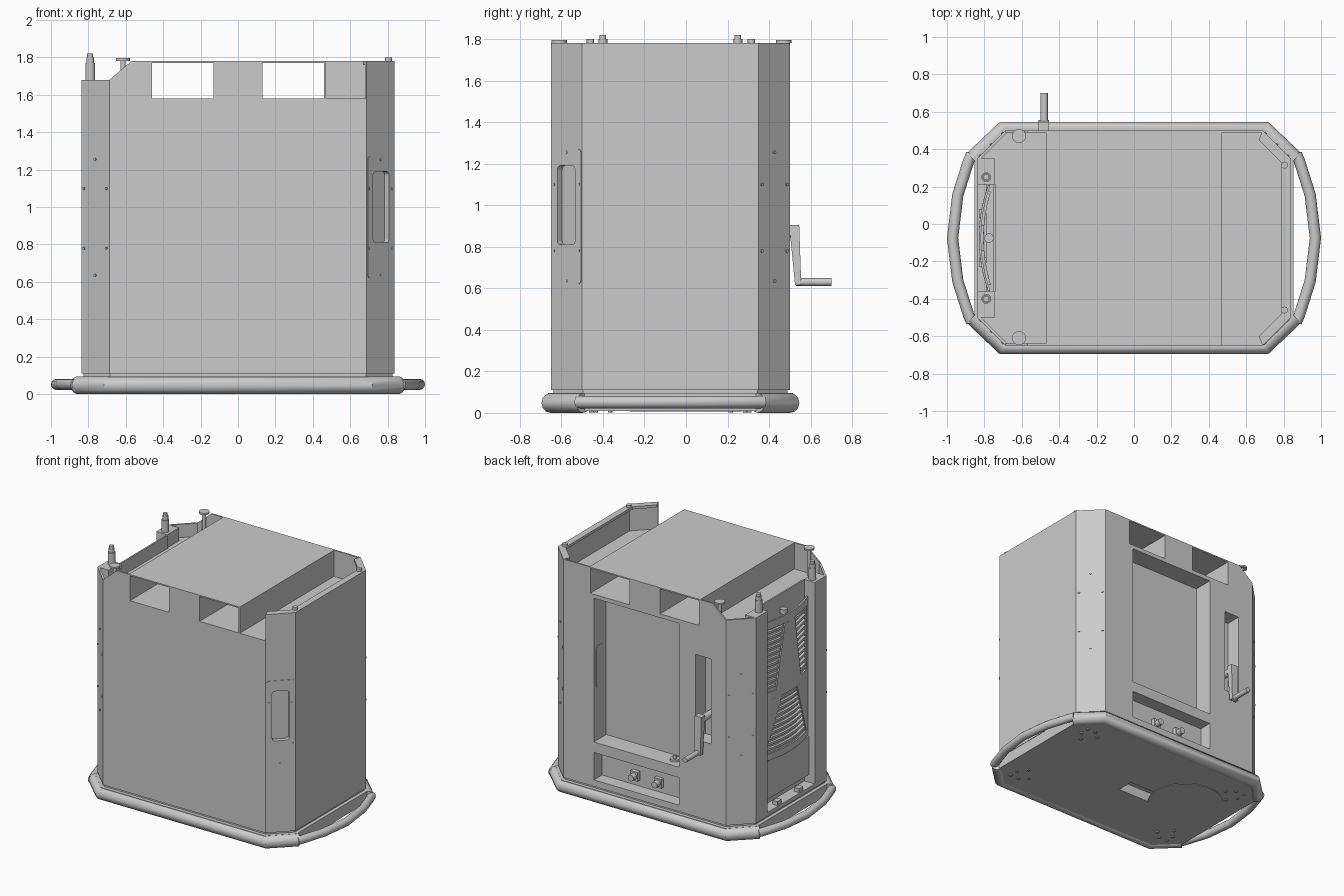
import bpy, bmesh, math
from mathutils import Vector

if "Cube" in bpy.data.objects:
    bpy.data.objects.remove(bpy.data.objects["Cube"])

X, Y0, Y1, C = 0.838, -0.65, 0.50, 0.15
YC = -0.075


def prism(name, pts, a, b, axis='z'):
    put = {'z': lambda u, v, w: (u, v, w), 'y': lambda u, v, w: (u, w, v),
           'x': lambda u, v, w: (w, u, v)}[axis]
    bm = bmesh.new()
    lo = [bm.verts.new(put(u, v, a)) for u, v in pts]
    hi = [bm.verts.new(put(u, v, b)) for u, v in pts]
    bm.faces.new(lo)
    bm.faces.new(hi)
    for i in range(len(pts)):
        j = (i + 1) % len(pts)
        bm.faces.new((lo[i], lo[j], hi[j], hi[i]))
    bmesh.ops.recalc_face_normals(bm, faces=bm.faces)
    me = bpy.data.meshes.new(name)
    bm.to_mesh(me)
    bm.free()
    ob = bpy.data.objects.new(name, me)
    bpy.context.collection.objects.link(ob)
    return ob


def box(name, x0, x1, y0, y1, z0, z1):
    return prism(name, [(x0, y0), (x1, y0), (x1, y1), (x0, y1)], z0, z1)


def select(ob):
    bpy.ops.object.select_all(action='DESELECT')
    ob.select_set(True)
    bpy.context.view_layer.objects.active = ob


def smooth(ob):
    select(ob)
    bpy.ops.object.shade_smooth_by_angle(angle=math.radians(35))
    return ob


def cyl(name, u, v, r, a, b, axis='z', n=20):
    pts = [(u + r * math.cos(i * math.tau / n), v + r * math.sin(i * math.tau / n)) for i in range(n)]
    return smooth(prism(name, pts, a, b, axis))


def rrect(w, h, r, n=4):
    pts = []
    for k, (sx, sy) in enumerate([(1, 1), (-1, 1), (-1, -1), (1, -1)]):
        for i in range(n + 1):
            t = (k + i / n) * math.pi / 2
            pts.append((sx * (w / 2 - r) + r * math.cos(t), sy * (h / 2 - r) + r * math.sin(t)))
    return pts


def octagon(t=0.0):
    x, y0, y1, c = X - t, Y0 + t, Y1 - t, C - 0.586 * t
    return [(x - c, y1), (x, y1 - c), (x, y0 + c), (x - c, y0),
            (c - x, y0), (-x, y0 + c), (-x, y1 - c), (c - x, y1)]


def wall(name, i, j, z0, z1, t):
    return prism(name, octagon()[i:j] + octagon(t)[i:j][::-1], z0, z1)


def tube(name, path, r):
    cu = bpy.data.curves.new(name, 'CURVE')
    cu.dimensions = '3D'
    cu.bevel_depth, cu.bevel_resolution, cu.use_fill_caps = r, 4, True
    sp = cu.splines.new('POLY')
    sp.points.add(len(path) - 1)
    for p, co in zip(sp.points, path):
        p.co = (*co, 1)
    ob = bpy.data.objects.new(name, cu)
    bpy.context.collection.objects.link(ob)
    select(ob)
    bpy.ops.object.convert(target='MESH')
    return smooth(bpy.context.object)


def cut(ob, *cutters):
    for c in cutters:
        m = ob.modifiers.new('cut', 'BOOLEAN')
        m.operation, m.solver, m.object = 'DIFFERENCE', 'EXACT', c
        select(ob)
        bpy.ops.object.modifier_apply(modifier=m.name)
        bpy.data.objects.remove(c)


def place(ob, loc, deg):
    ob.location = loc
    ob.rotation_euler = (0, 0, math.radians(deg))
    bpy.context.view_layer.update()
    return ob


# base plate, plinth, and main cabinet with its recesses
base = prism('base_plate', octagon(-0.015), 0.01, 0.095)
prism('plinth', octagon(0.012), 0.09, 0.115)
cut(base, box('c', -0.31, 0.0, -0.165, -0.035, -0.1, 0.085))
corner = (X - C / 2, Y0 + C / 2, 1.0)
body = prism('cabinet', octagon(), 0.11, 1.58)
cut(body,
    box('c', -0.29, 0.43, 0.35, 0.6, 0.45, 1.55),
    box('c', -0.29, 0.43, 0.40, 0.6, 0.16, 0.37),
    box('c', -0.56, -0.43, 0.38, 0.6, 0.70, 1.35),
    box('c', -1.0, -0.75, -0.36, 0.21, 0.14, 1.7),
    place(prism('c', rrect(0.12, 0.38, 0.02), -0.05, 0.03, 'y'), corner, 45))

# chamfer service plate and screws on all four chamfers
plate = place(prism('corner_plate', rrect(0.20, 0.65, 0.02), -0.003, 0.002, 'y'),
              (corner[0], corner[1], 0.945), 45)
cut(plate, place(prism('c', rrect(0.12, 0.38, 0.02), -0.1, 0.1, 'y'), corner, 45))
for sx, sy, deg in [(1, -1, 45), (-1, -1, -45), (1, 1, 135), (-1, 1, -135)]:
    loc = (sx * corner[0], YC + sy * (YC - corner[1]), 0)
    for u, z in [(0, 1.255), (0, 0.635), (-0.085, 1.10), (0.085, 1.10), (-0.085, 0.78), (0.085, 0.78)]:
        place(cyl('plate_screw', u, z, 0.008, -0.006, 0.002, 'y', 10), loc, deg)

# fork pockets: roof, centre web and side walls
box('pocket_roof', -0.47, 0.47, Y0, Y1, 1.77, 1.78)
box('pocket_web', -0.13, 0.13, Y0, Y1, 1.575, 1.772)
for s in (-1, 1):
    box('pocket_side_wall', s * 0.465 - 0.005, s * 0.465 + 0.005, Y0, Y1, 1.575, 1.775)

# raised rim around the right deck
wall('right_rim', 0, 4, 1.575, 1.78, 0.015)
wall('right_rim_lip', 0, 4, 1.76, 1.78, 0.05)
box('back_right_wall', 0.47, X - C, Y1 - 0.012, Y1, 1.575, 1.78)
for y in (0.315, -0.46):
    cyl('rim_pin', 0.805, y, 0.018, 1.77, 1.80)

# lower left rim with sloped front and back walls
slope = [(-0.47, 1.575), (-0.47, 1.78), (-0.57, 1.78), (C - X, 1.68), (C - X, 1.575)]
prism('front_left_wall', slope, Y0, Y0 + 0.012, 'y')
prism('back_left_wall', slope, Y1 - 0.012, Y1, 'y')
wall('front_left_rim', 4, 6, 1.575, 1.68, 0.015)
wall('back_left_rim', 6, 8, 1.575, 1.68, 0.015)
box('grille_back_rim', -0.75, -0.738, -0.36, 0.21, 1.575, 1.68)
for y0, y1, yp in [(-0.50, -0.36, -0.40), (0.21, 0.35, 0.25)]:
    box('left_rim_block', -X, -0.745, y0, y1, 1.575, 1.68)
    cyl('guide_post', -0.79, yp, 0.026, 1.67, 1.77)
    cyl('guide_post_neck', -0.79, yp, 0.021, 1.77, 1.80)
    cyl('guide_post_tip', -0.79, yp, 0.016, 1.80, 1.82)
for y in (0.47, -0.61):
    cyl('lift_screw_stem', -0.615, y, 0.014, 1.575, 1.785)
    cyl('lift_screw_head', -0.615, y, 0.037, 1.782, 1.796, n=28)


# curved grille: solid pieces between trapezoid vents, slats inside them
def patch(name, b0, b1, z0, t0, t1, z1, off=0.0, th=0.012, n=8):
    bm = bmesh.new()
    rows = []
    for i in range(n + 1):
        f = i / n
        ring = []
        for d, z, k in [(b0 + (b1 - b0) * f, z0, 0), (t0 + (t1 - t0) * f, z1, 0),
                        (t0 + (t1 - t0) * f, z1, th), (b0 + (b1 - b0) * f, z0, th)]:
            x = -0.83 + 0.05 * (d / 0.285) ** 2
            ring.append(bm.verts.new((x + off + k, YC + d, z)))
        rows.append(ring)
    for a, b in zip(rows, rows[1:]):
        for k in range(4):
            bm.faces.new((a[k], a[k - 1], b[k - 1], b[k]))
    bm.faces.new(rows[0])
    bm.faces.new(rows[-1])
    bmesh.ops.recalc_face_normals(bm, faces=bm.faces)
    me = bpy.data.meshes.new(name)
    bm.to_mesh(me)
    bm.free()
    ob = bpy.data.objects.new(name, me)
    bpy.context.collection.objects.link(ob)
    smooth(ob)


E = 0.284
patch('grille_top_band', -E, E, 1.50, -E, E, 1.56)
patch('grille_middle_band', -E, E, 0.96, -E, E, 1.02)
patch('grille_bottom_band', -E, E, 0.50, -E, E, 0.55)
patch('grille_centre', -0.15, 0.15, 1.02, -0.06, 0.06, 1.50)
for s in (-1, 1):
    patch('grille_side', s * 0.25, s * E, 1.02, s * 0.25, s * E, 1.50)
    patch('grille_lower_side', s * 0.25, s * E, 0.55, s * 0.09, s * E, 0.96)
    for i in range(11):
        z = 1.045 + i * 0.042
        d = 0.15 - 0.09 * (z - 1.02) / 0.48
        patch('upper_slat', s * d, s * 0.25, z, s * d, s * 0.25, z + 0.018, 0.006, 0.02, 4)
for i in range(10):
    z = 0.57 + i * 0.04
    d = 0.25 - 0.16 * (z - 0.55) / 0.41
    patch('lower_slat', -d, d, z, -d, d, z + 0.018, 0.006, 0.02)
cyl('grille_latch', -0.775, YC, 0.025, 1.54, 1.575)
box('lower_left_panel', -0.79, -0.745, -0.36, 0.21, 0.20, 0.49)
for d in (-0.13, 0.13):
    box('panel_foot', -0.83, -0.79, YC + d - 0.025, YC + d + 0.025, 0.14, 0.17)

# fittings in the back recesses
place(prism('recess_handle_plate', rrect(0.10, 0.32, 0.03), -0.004, 0.004, 'x'), (0.43, 0.425, 1.01), 0)
cyl('drain_valve', -0.20, 0.42, 0.035, 0.445, 0.465)
cyl('drain_valve_knob', -0.20, 0.42, 0.014, 0.46, 0.49)
for x, z in [(0.14, 0.24), (-0.06, 0.24)]:
    box('socket_base', x - 0.03, x + 0.03, 0.39, 0.43, z - 0.035, z + 0.035)
    cyl('socket_plug', x, z, 0.024, 0.42, 0.47, 'y')

# hand crank
prism('crank_arm', [(0.497, 0.905), (0.545, 0.905), (0.555, 0.615), (0.525, 0.615)], -0.51, -0.455, 'x')
cyl('crank_hub', -0.4825, 0.87, 0.026, 0.37, 0.52, 'y')
cyl('crank_handle', -0.48, 0.63, 0.019, 0.53, 0.70, 'y')

# bumper tubes and side carrying handles
for ymul in (-1, 1):
    y = lambda d: YC + ymul * d
    tube('bumper', [(-0.86, y(0.42), 0.0475), (-0.70, y(0.577), 0.0475),
                    (0.70, y(0.577), 0.0475), (0.86, y(0.42), 0.0475)], 0.0475)
arc = [(0.868, 0.45), (0.885, 0.41), (0.942, 0.23), (0.97, 0.0),
       (0.942, -0.23), (0.885, -0.41), (0.868, -0.45)]
for s in (-1, 1):
    tube('side_handle', [(s * x, YC + d, 0.052) for x, d in arc], 0.03)

# underside cover and bolts
cyl('underside_cover', -0.48, 0.0, 0.27, 0.006, 0.012, n=40)
for sx in (-1, 1):
    for sy in (-1, 1):
        for dx, dy in [(0, 0), (0.07, 0), (0, 0.07), (0.13, 0.05), (0.05, 0.14)]:
            cyl('underside_bolt', sx * (0.73 - dx), YC + sy * (0.43 - dy), 0.012, 0.003, 0.012, n=10)
